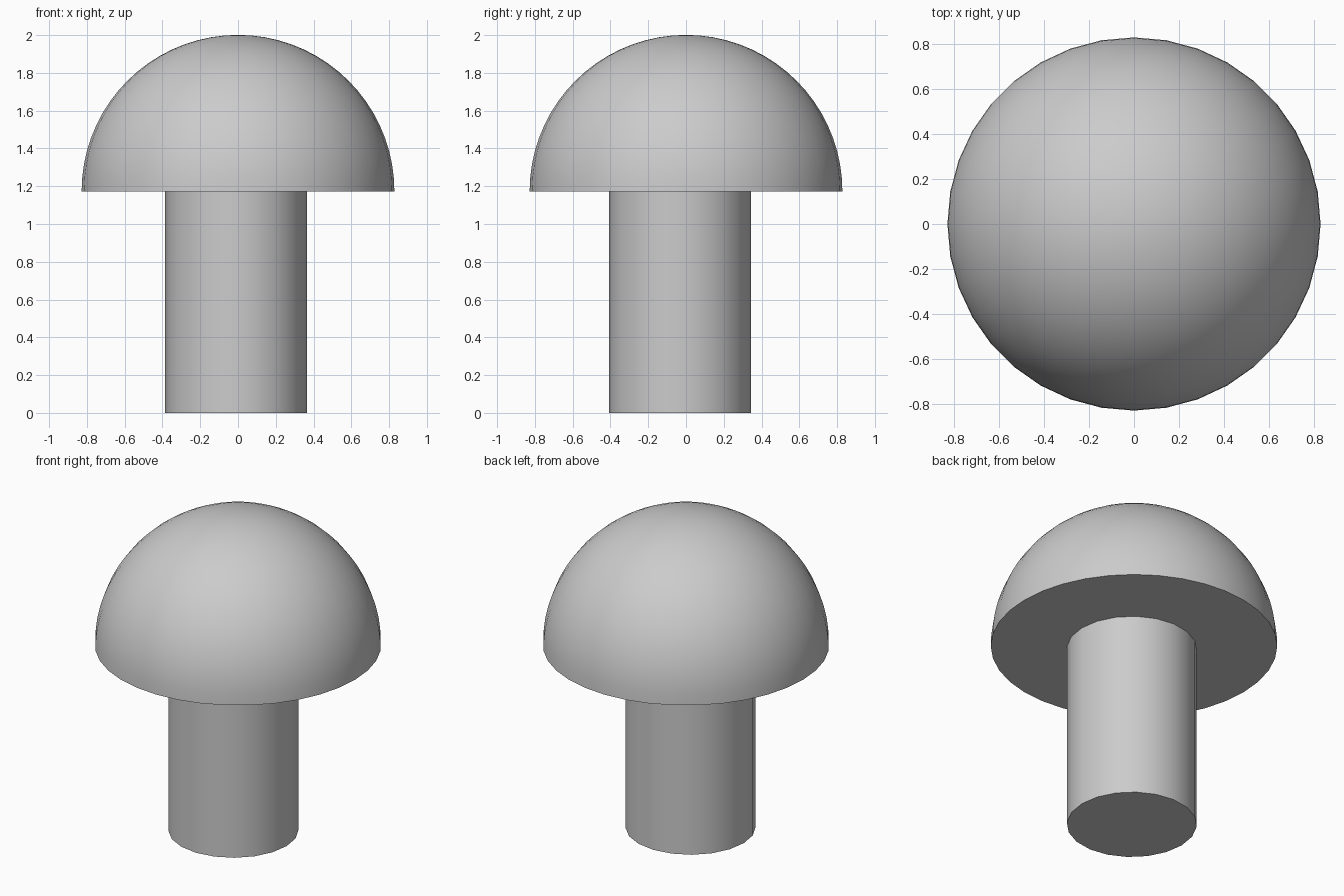
import bpy, bmesh
from math import sin, cos, pi, radians

cube = bpy.data.objects.get("Cube")
if cube:
    bpy.data.objects.remove(cube, do_unlink=True)

grey = bpy.data.materials.new("plain_grey")
grey.use_nodes = True
colour = (0.6, 0.6, 0.6, 1)
grey.diffuse_color = colour
grey.node_tree.nodes["Principled BSDF"].inputs["Base Color"].default_value = colour


def finish(obj, name):
    obj.name = obj.data.name = name
    obj.data.materials.append(grey)
    bpy.ops.object.select_all(action='DESELECT')
    obj.select_set(True)
    bpy.context.view_layer.objects.active = obj
    bpy.ops.object.shade_smooth_by_angle(angle=radians(30))


# Domed cap: upper half of a sphere with a flat closed underside
RIM_Z, RADIUS = 1.173, 0.828
bpy.ops.mesh.primitive_uv_sphere_add(segments=36, ring_count=36, radius=RADIUS)
cap = bpy.context.object
bm = bmesh.new()
bm.from_mesh(cap.data)
bmesh.ops.delete(bm, geom=[v for v in bm.verts if v.co.z < -0.001], context='VERTS')
bmesh.ops.contextual_create(bm, geom=[e for e in bm.edges if e.is_boundary])
bmesh.ops.recalc_face_normals(bm, faces=bm.faces)
bm.to_mesh(cap.data)
bm.free()
cap.location.z = RIM_Z
finish(cap, "domed_cap")

# Stem: slightly off-centre cylinder reaching the underside of the cap
bpy.ops.mesh.primitive_cylinder_add(vertices=20, radius=0.376, depth=RIM_Z,
                                    location=(-0.01, -0.032, RIM_Z / 2))
finish(bpy.context.object, "stem")
